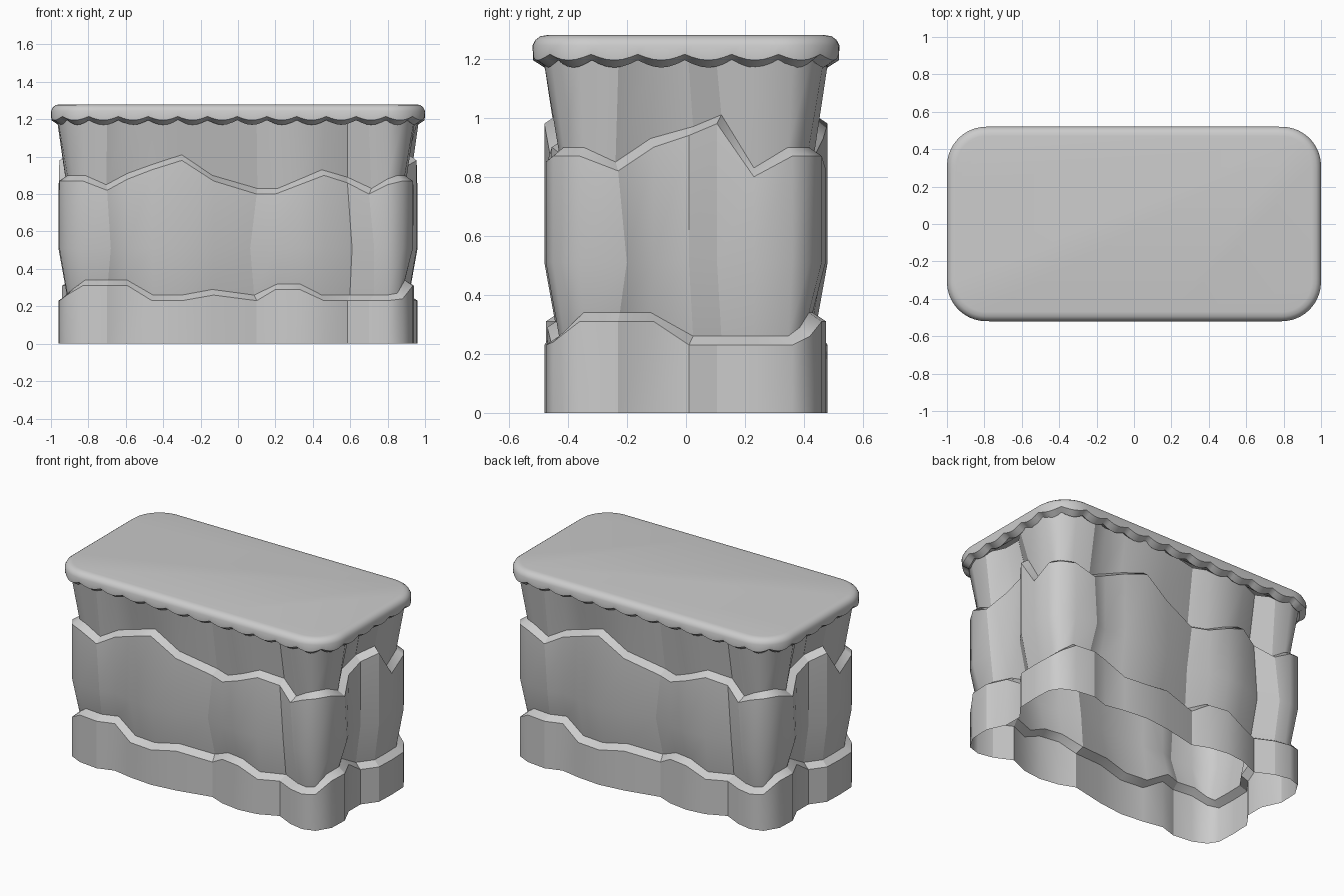
import bpy, bmesh, math
from mathutils import Vector

cube = bpy.data.objects.get("Cube")
if cube:
    bpy.data.objects.remove(cube, do_unlink=True)


def make_material(name, colour):
    mat = bpy.data.materials.new(name)
    mat.use_nodes = True
    mat.diffuse_color = colour
    mat.node_tree.nodes["Principled BSDF"].inputs["Base Color"].default_value = colour
    return mat


STONE = make_material("stone grey", (0.6, 0.6, 0.6, 1))


def outward_normals(plan):
    """Horizontal normal at each point of a closed counter-clockwise outline."""
    normals = []
    for i, point in enumerate(plan):
        along = (point - plan[i - 1]).normalized() + (plan[(i + 1) % len(plan)] - point).normalized()
        normals.append(Vector((along.y, -along.x)).normalized())
    return normals


def bridge_rings(bm, rings):
    """Join stacked vertex rings with quads."""
    for low, high in zip(rings, rings[1:]):
        for i in range(len(low)):
            j = (i + 1) % len(low)
            bm.faces.new((low[i], low[j], high[j], high[i]))


def sharpen_ring(bm, ring):
    for i in range(len(ring)):
        bm.edges.get((ring[i - 1], ring[i])).smooth = False


def finish(bm, name):
    for face in bm.faces:
        face.smooth = True
    mesh = bpy.data.meshes.new(name)
    bm.to_mesh(mesh)
    bm.free()
    mesh.materials.append(STONE)
    obj = bpy.data.objects.new(name, mesh)
    bpy.context.collection.objects.link(obj)
    return obj


# Half of the cliff outline: x, y, lower ledge height, upper ledge height
HALF = [
    (-.96, -.23, .23, .8), (-.955, -.36, .23, .87), (-.915, -.42, .26, .87),
    (-.83, -.46, .31, .87), (-.7, -.475, .31, .82), (-.59, -.44, .31, .88),
    (-.46, -.465, .23, .93), (-.3, -.48, .23, .98), (-.13, -.46, .26, .87),
    (.1, -.41, .23, .8), (.2, -.45, .29, .8), (.33, -.47, .29, .85),
    (.46, -.455, .23, .9), (.585, -.4, .23, .86), (.7, -.455, .23, .8),
    (.8, -.475, .23, .85), (.88, -.45, .24, .87), (.935, -.36, .31, .87),
    (.94, -.23, .31, .82), (.885, -.11, .31, .9), (.885, .01, .23, .94),
    (.955, .105, .23, .98),
]
# Creased outline points, with the sideways sway of the crease at mid height
CREASES = {4: .02, 9: -.035, 13: .025, 14: .03, 18: .03, 20: 0, 21: 0}
LEDGE_INSET = .045
LEDGE_RISE = .03
RIM_Z = 1.2


def build_cliff():
    # The other half is the same outline turned half way round
    rows = HALF + [(-x, -y, low, high) for x, y, low, high in HALF]
    plan = [Vector(row[:2]) for row in rows]
    bm = bmesh.new()
    rings = [[] for _ in range(7)]
    for i, normal in enumerate(outward_normals(plan)):
        low, high = rows[i][2:]
        sway = CREASES.get(i % len(HALF), 0)
        tangent = Vector((-normal.y, normal.x))
        profile = [(0, 0, 0), (0, 0, low), (LEDGE_INSET, sway / 2, low + LEDGE_RISE),
                   (0, sway, .51), (0, 0, high),
                   (LEDGE_INSET, 0, high + LEDGE_RISE), (-.008, 0, RIM_Z)]
        for ring, (inset, shift, z) in zip(rings, profile):
            spot = plan[i] - normal * inset + tangent * shift
            ring.append(bm.verts.new((spot.x, spot.y, z)))
    bridge_rings(bm, rings)

    # Sharp ledges and sharp vertical creases
    for ring in (rings[1], rings[2], rings[4], rings[5]):
        sharpen_ring(bm, ring)
    for i in range(len(rows)):
        if i % len(HALF) in CREASES:
            for low, high in zip(rings, rings[1:]):
                bm.edges.get((low[i], high[i])).smooth = False
    return finish(bm, "layered_cliff")


def rounded_rectangle(half_x, half_y, radius, count):
    """Evenly spaced points round a rounded rectangle, counter-clockwise."""
    path = []
    for k, (sx, sy) in enumerate([(1, -1), (1, 1), (-1, 1), (-1, -1)]):
        for step in range(13):
            angle = math.radians(90 * (k - 1) + 7.5 * step)
            path.append(Vector((sx * (half_x - radius) + radius * math.cos(angle),
                                sy * (half_y - radius) + radius * math.sin(angle))))
    path.append(path[0])
    lengths = [(b - a).length for a, b in zip(path, path[1:])]
    spacing = sum(lengths) / count
    points, walked, seg = [], 0, 0
    for i in range(count):
        while i * spacing > walked + lengths[seg]:
            walked += lengths[seg]
            seg += 1
        points.append(path[seg].lerp(path[seg + 1], (i * spacing - walked) / lengths[seg]))
    return points


def build_cap():
    lobes, steps = 36, 6
    plan = rounded_rectangle(1, .52, .21, lobes * steps)
    normals = outward_normals(plan)
    bm = bmesh.new()
    rings = [[] for _ in range(7)]
    for i, (point, normal) in enumerate(zip(plan, normals)):
        # Hanging lobes along the lower lip
        drop = .025 * math.sin(math.pi * (i % steps) / steps)
        profile = [(.08, 1.205), (.04, 1.195 - drop), (.002, 1.215 - drop * .8),
                   (0, 1.245), (.01, 1.264), (.026, 1.276), (.05, 1.28)]
        for ring, (inset, z) in zip(rings, profile):
            spot = point - normal * inset
            ring.append(bm.verts.new((spot.x, spot.y, z)))
    bridge_rings(bm, rings)
    bm.faces.new(rings[-1])
    for ring in rings[1:3]:
        sharpen_ring(bm, ring)
    return finish(bm, "scalloped_top")


build_cliff()
build_cap()
